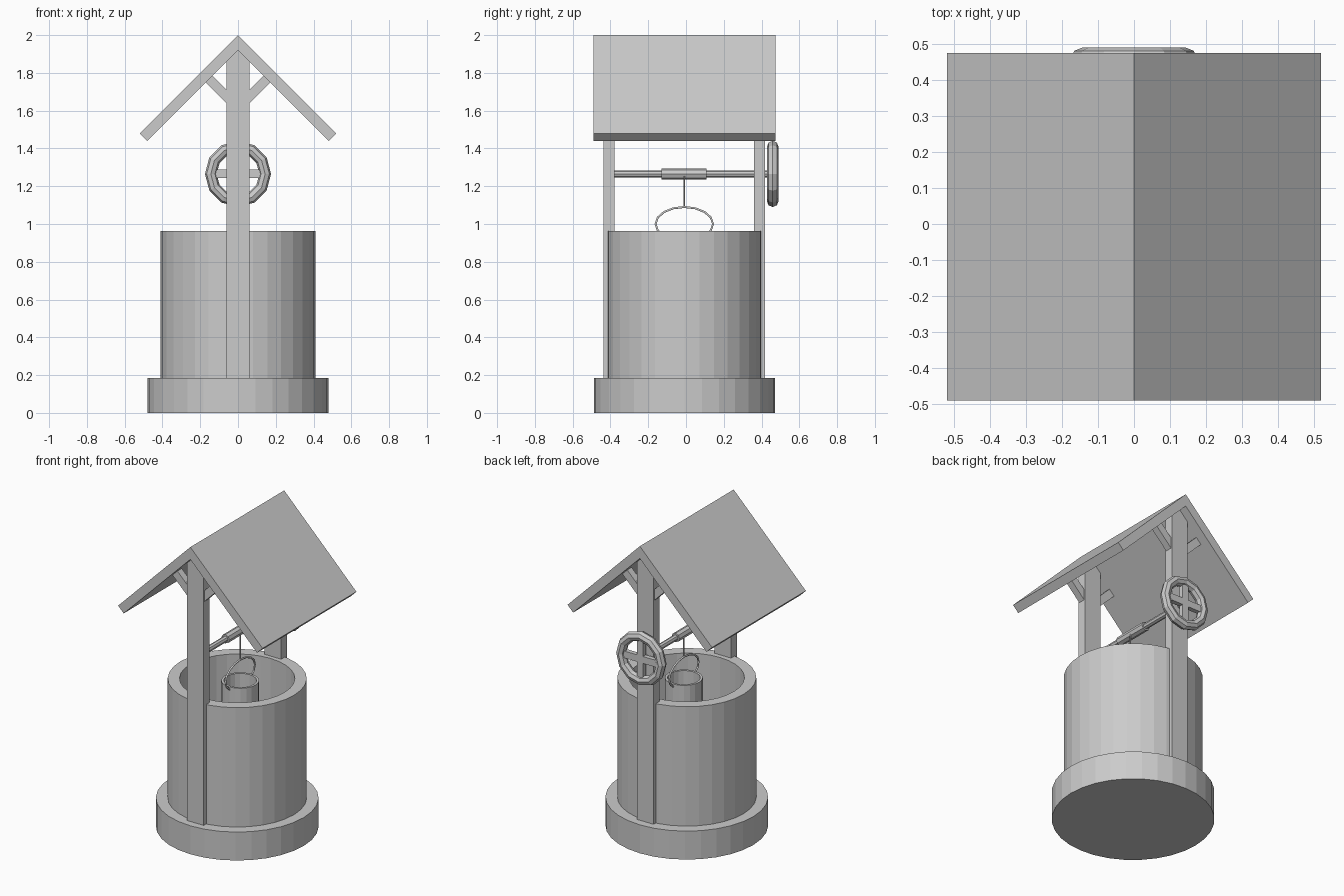
import bpy, bmesh, math
from mathutils import Vector, Matrix

cube = bpy.data.objects.get("Cube")
if cube:
    bpy.data.objects.remove(cube, do_unlink=True)

CY = -0.008          # centre of the well
AXLE_Z = 1.265

stone = bpy.data.materials.new("plain_grey")
stone.use_nodes = True
GREY = (0.6, 0.6, 0.6, 1)
stone.diffuse_color = GREY
stone.node_tree.nodes["Principled BSDF"].inputs["Base Color"].default_value = GREY


def finish(name, bm):
    bmesh.ops.recalc_face_normals(bm, faces=bm.faces)
    mesh = bpy.data.meshes.new(name)
    bm.to_mesh(mesh)
    bm.free()
    mesh.materials.append(stone)
    obj = bpy.data.objects.new(name, mesh)
    bpy.context.collection.objects.link(obj)
    return obj


def lathe(name, profile, centre, steps, closed=False):
    """Spin an (r, z) profile about z."""
    bm = bmesh.new()
    verts = [bm.verts.new((r, 0, z)) for r, z in profile]
    pairs = list(zip(verts, verts[1:]))
    if closed:
        pairs.append((verts[-1], verts[0]))
    edges = [bm.edges.new(p) for p in pairs]
    bmesh.ops.spin(bm, geom=verts + edges, cent=(0, 0, 0), axis=(0, 0, 1),
                   angle=math.tau, steps=steps)
    bmesh.ops.remove_doubles(bm, verts=bm.verts, dist=1e-5)
    bmesh.ops.translate(bm, verts=bm.verts, vec=centre)
    return finish(name, bm)


def prism(name, outline, y0, y1):
    """Extrude an (x, z) outline along y."""
    bm = bmesh.new()
    face = bm.faces.new([bm.verts.new((x, y0, z)) for x, z in outline])
    new = bmesh.ops.extrude_face_region(bm, geom=[face])["geom"]
    bmesh.ops.translate(bm, vec=(0, y1 - y0, 0),
                        verts=[v for v in new if isinstance(v, bmesh.types.BMVert)])
    return finish(name, bm)


def rod(name, start, end, radius, sides):
    start, end = Vector(start), Vector(end)
    axis = end - start
    bm = bmesh.new()
    bmesh.ops.create_cone(bm, cap_ends=True, segments=sides, radius1=radius,
                          radius2=radius, depth=axis.length,
                          matrix=Matrix.Translation((start + end) / 2)
                          @ axis.to_track_quat('Z', 'Y').to_matrix().to_4x4())
    return finish(name, bm)


def box(name, centre, size, tilt=0):
    bm = bmesh.new()
    bmesh.ops.create_cube(bm, size=1, matrix=Matrix.Translation(centre)
                          @ Matrix.Rotation(tilt, 4, 'Y') @ Matrix.Diagonal((*size, 1)))
    return finish(name, bm)


# Stone base and hollow shaft
lathe("base", [(0, 0), (0.48, 0), (0.48, 0.185), (0, 0.185)], (0, CY, 0), 32)
lathe("well_wall", [(0.41, 0.18), (0.41, 0.962), (0.34, 0.962), (0.34, 0.18)],
      (0, CY, 0), 32, True)

# Gable roof
prism("roof", [(0, 2), (0.52, 1.48), (0.48, 1.44), (0, 1.92), (-0.48, 1.44), (-0.52, 1.48)],
      -0.49, 0.475)

# Posts with pointed tops, and the braces that meet the roof squarely
for end, y in (("front", -0.408), ("back", 0.389)):
    prism(end + "_post", [(-0.06, 0.18), (0.06, 0.18), (0.06, 1.86), (0, 1.92), (-0.06, 1.86)],
          y - 0.03, y + 0.03)
    for side, s in (("left", 1), ("right", -1)):
        box(f"{end}_{side}_brace", (s * 0.09, y, 1.705), (0.05, 0.045, 0.19),
            s * math.pi / 4)

# Winding axle
rod("axle", (0, -0.39, AXLE_Z), (0, 0.47, AXLE_Z), 0.019, 8)
rod("roller", (0, -0.13, AXLE_Z), (0, 0.108, AXLE_Z), 0.029, 8)

# Hand wheel with crossed spokes
WHEEL_Y = 0.459
ring = [(0.144 + 0.031 * math.cos(a * math.tau / 8), 0.031 * math.sin(a * math.tau / 8))
        for a in range(8)]
wheel = lathe("wheel_rim", ring, (0, 0, 0), 12, True)
wheel.data.transform(Matrix.Translation((0, WHEEL_Y, AXLE_Z)) @ Matrix.Rotation(math.pi / 2, 4, 'X'))
box("wheel_spoke_across", (0, WHEEL_Y, AXLE_Z), (0.27, 0.03, 0.045))
box("wheel_spoke_upright", (0, WHEEL_Y, AXLE_Z), (0.045, 0.03, 0.27))

# Rope, bucket and its bowed handle
BX, BY = 0.022, -0.009
rod("rope", (BX, BY, 1.09), (BX, BY, AXLE_Z), 0.004, 6)
lathe("bucket", [(0, 0.7), (0.112, 0.7), (0.112, 0.955), (0.097, 0.955), (0.097, 0.72), (0, 0.72)],
      (BX, BY, 0), 20)

curve = bpy.data.curves.new("bucket_handle", 'CURVE')
curve.dimensions = '3D'
curve.bevel_depth = 0.006
curve.bevel_resolution = 1
curve.use_fill_caps = True
curve.materials.append(stone)
spline = curve.splines.new('POLY')
COUNT = 13
spline.points.add(COUNT - 1)
for i, point in enumerate(spline.points):
    a = math.radians(-45 + 270 * i / (COUNT - 1))
    point.co = (BX, BY + 0.152 * math.cos(a), 1.0 + 0.09 * math.sin(a), 1)
bpy.context.collection.objects.link(bpy.data.objects.new("bucket_handle", curve))
